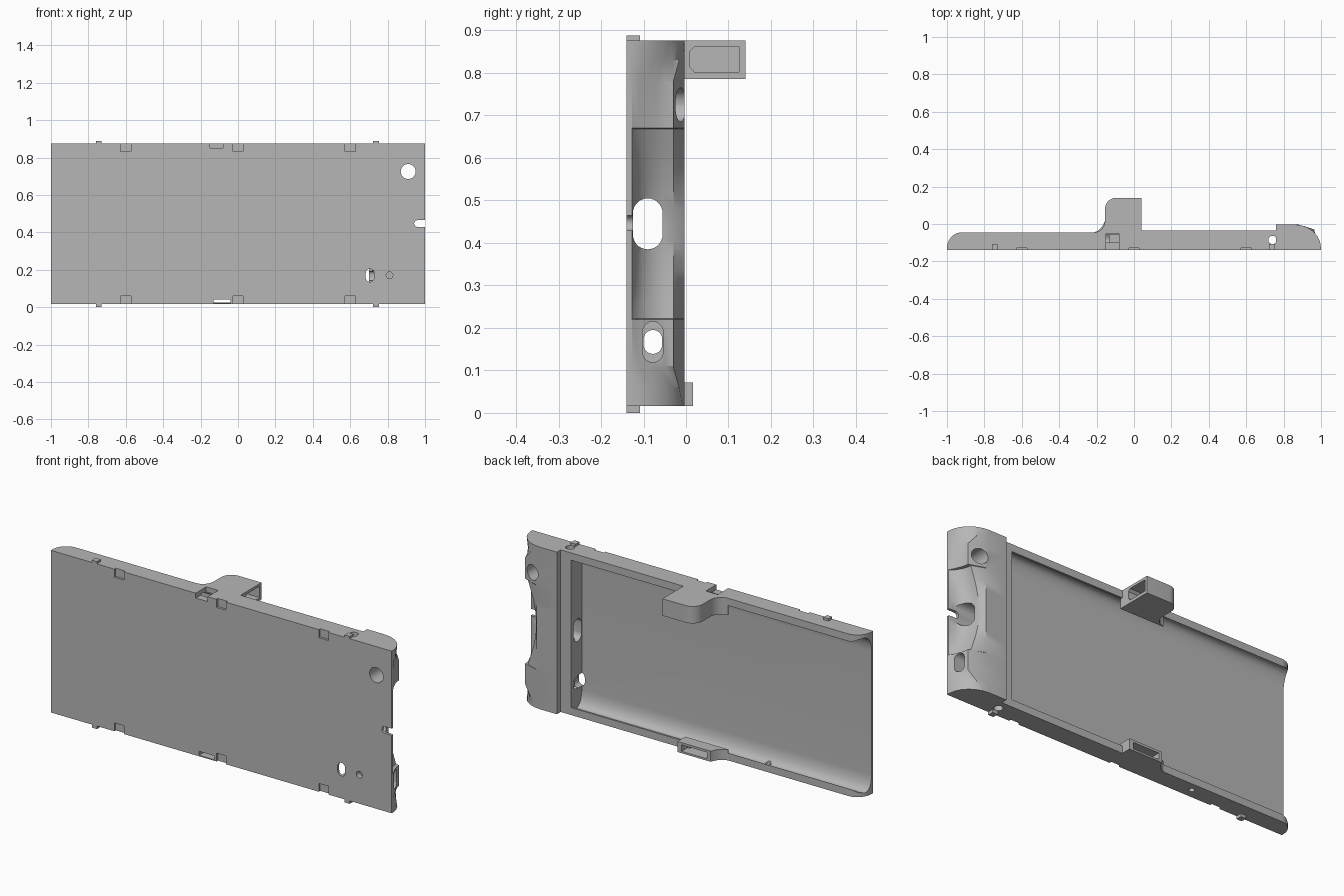
import bpy, bmesh, math

old = bpy.data.objects.get("Cube")
if old:
    bpy.data.objects.remove(old, do_unlink=True)

GREY = (0.47, 0.47, 0.47, 1)
mat = bpy.data.materials.new("matte_grey")
mat.use_nodes = True
mat.diffuse_color = GREY
mat.node_tree.nodes["Principled BSDF"].inputs["Base Color"].default_value = GREY

LOW, HIGH, FRONT = 0.016, 0.876, -0.14


def loft(name, rings):
    """Skin a list of equal rings of 3D points and cap both ends."""
    bm = bmesh.new()
    loops = [[bm.verts.new(p) for p in ring] for ring in rings]
    n = len(loops[0])
    for a, b in zip(loops, loops[1:]):
        for i in range(n):
            j = (i + 1) % n
            bm.faces.new((a[i], a[j], b[j], b[i]))
    bm.faces.new(loops[0])
    bm.faces.new(loops[-1])
    bmesh.ops.recalc_face_normals(bm, faces=bm.faces)
    mesh = bpy.data.meshes.new(name)
    bm.to_mesh(mesh)
    bm.free()
    mesh.materials.append(mat)
    obj = bpy.data.objects.new(name, mesh)
    bpy.context.collection.objects.link(obj)
    return obj


def prism(name, axis, pts, start, end):
    """Extrude a 2D outline along an axis."""
    place = {"x": lambda u, v, w: (w, u, v),
             "y": lambda u, v, w: (u, w, v),
             "z": lambda u, v, w: (u, v, w)}[axis]
    return loft(name, [[place(u, v, w) for u, v in pts] for w in (start, end)])


def rect(u0, u1, v0, v1):
    return [(u0, v0), (u1, v0), (u1, v1), (u0, v1)]


def arc(cu, cv, ru, rv, a0, a1, n=10):
    angles = [math.radians(a0 + (a1 - a0) * i / n) for i in range(n + 1)]
    return [(cu + ru * math.cos(a), cv + rv * math.sin(a)) for a in angles]


def slot(cu, cv, r, half=0.0):
    """Round hole outline, stretched along v."""
    return (arc(cu, cv + half, r, r, 0, 180, 14)
            + arc(cu, cv - half - 1e-4, r, r, 180, 360, 14))


def cut(obj, axis, pts, start, end):
    """Subtract a prism and bake the result."""
    cutter = prism("cutter", axis, pts, start, end)
    cutter.hide_render = True
    mod = obj.modifiers.new("cut", "BOOLEAN")
    mod.operation, mod.solver, mod.object = "DIFFERENCE", "EXACT", cutter
    dg = bpy.context.evaluated_depsgraph_get()
    dg.update()
    baked = bpy.data.meshes.new_from_object(obj.evaluated_get(dg))
    obj.modifiers.clear()
    obj.data = baked
    bpy.data.objects.remove(cutter, do_unlink=True)


def blend(a, b, t):
    return [(p[0] + (q[0] - p[0]) * t, p[1] + (q[1] - p[1]) * t) for p, q in zip(a, b)]


# Tray: outline seen from above, with the rounded open end
outline = [(0.77, FRONT), (0.77, -0.035), (0.0, -0.035), (0.0, -0.045)]
outline += arc(-0.92, -0.128, 0.08, 0.083, 90, 180) + [(-1, FRONT)]
tray = prism("tray", "z", outline, LOW, HIGH)

# Undercut cavity with rounded inner walls, open at one end
lower = [(0.1, 0.055), (-0.045, 0.055), (-0.06, 0.042)]
lower += arc(-0.083, 0.12, 0.044, 0.085, 270, 180)
upper = [(y, LOW + HIGH - z) for y, z in reversed(lower)]
cut(tray, "x", lower + upper, -1.1, 0.70)

# End block: flat pads beside a deep central scoop
round_end = arc(0.86, -0.13, 0.14, 0.127, 90, 2, 6)
pad = [(0.88, -0.003), (0.965, -0.03), (0.967, -0.05), (0.973, -0.07),
       (0.982, -0.09), (0.99, -0.11), (1, -0.127)]
scoop = [(0.88, -0.003), (0.90, -0.03), (0.905, -0.055), (0.915, -0.08),
         (0.935, -0.105), (0.96, -0.12), (1, -0.127)]
sections = [(LOW, round_end), (0.06, blend(round_end, pad, 0.4)), (0.11, pad), (0.22, pad)]
for i in range(13):
    t = i / 12
    sections.append((0.222 + 0.446 * t, blend(pad, scoop, 0.25 + 0.75 * math.sin(math.pi * t))))
sections += [(0.67, pad), (0.78, pad), (0.83, blend(round_end, pad, 0.4)), (HIGH, round_end)]
end_block = loft("end_block", [
    [(x, y, z) for x, y in [(0.76, FRONT), (0.76, -0.003)] + prof + [(1, FRONT)]]
    for z, prof in sections])

# Ports through the end wall, and the stepped outer recess
for part in (tray, end_block):
    cut(part, "x", slot(-0.09, 0.445, 0.035, 0.025), 0.6, 1.1)
    cut(part, "x", slot(-0.078, 0.167, 0.022, 0.006), 0.6, 1.1)
cut(end_block, "x", slot(-0.078, 0.167, 0.024, 0.024), 0.87, 1.1)

# Round opening, edge notch and small blind holes in the front
cut(end_block, "y", slot(0.91, 0.725, 0.04), -0.2, 0.1)
cut(end_block, "y", arc(0.96, 0.447, 0.018, 0.018, 90, 270) + [(1.1, 0.429), (1.1, 0.465)],
    -0.2, -0.08)
cut(end_block, "y", slot(0.81, 0.17, 0.018), -0.2, -0.11)
cut(tray, "y", slot(0.705, 0.17, 0.022, 0.013), -0.2, -0.09)

# Cord hole through the side, and a pin hole in the lower rail
cut(tray, "z", slot(0.74, -0.085, 0.022), -0.1, 1.0)
cut(tray, "z", slot(-0.42, -0.09, 0.014), -0.1, 0.1)

# Shallow notches along the front edges
for x in (-0.6, 0.0, 0.6):
    for z0, z1 in ((0.0, 0.06), (0.833, 0.9)):
        cut(tray, "y", rect(x - 0.028, x + 0.028, z0, z1), -0.2, -0.128)

# Strap openings behind the hook and bracket
cut(tray, "y", rect(-0.15, -0.08, 0.85, 0.9), -0.2, -0.052)
cut(tray, "y", rect(-0.13, -0.04, 0.022, 0.042), -0.2, 0.1)

# Hook: hollow arm on the upper rail with a flared root
flare = arc(-0.215, 0.02, 0.06, 0.065, 270, 360)
hook_outline = ([(0.04, -0.05), (0.04, 0.14)] + arc(-0.095, 0.08, 0.06, 0.06, 90, 180)
                + flare[::-1] + [(-0.215, -0.05)])
hook = prism("hook", "z", hook_outline, 0.786, HIGH)
pocket = [(0.02, 0.802), (0.125, 0.802), (0.125, 0.862), (0.02, 0.862), (0.008, 0.85), (0.008, 0.815)]
cut(hook, "x", pocket, -0.12, 0.1)

# Bracket: small slotted block on the lower rail
bracket = prism("bracket", "z",
                [(0.04, -0.05), (0.04, 0.016), (-0.155, 0.016), (-0.17, -0.015),
                 (-0.195, -0.038), (-0.215, -0.045), (-0.215, -0.05)], LOW, 0.072)
cut(bracket, "y", rect(-0.135, 0.015, 0.026, 0.06), -0.1, 0.1)

# Clips on the outer edges
clips = []
for side, x in (("right", -0.745), ("left", 0.738)):
    for level, z0, z1 in (("lower", 0.0, 0.02), ("upper", 0.872, 0.888)):
        clips.append(prism(f"{level}_{side}_clip", "z",
                           rect(x - 0.015, x + 0.015, FRONT, -0.108), z0, z1))

# Smooth the curved walls, keep hard edges
for obj in [tray, end_block, hook, bracket] + clips:
    bpy.ops.object.select_all(action="DESELECT")
    obj.select_set(True)
    bpy.context.view_layer.objects.active = obj
    bpy.ops.object.shade_smooth_by_angle(angle=math.radians(30))
